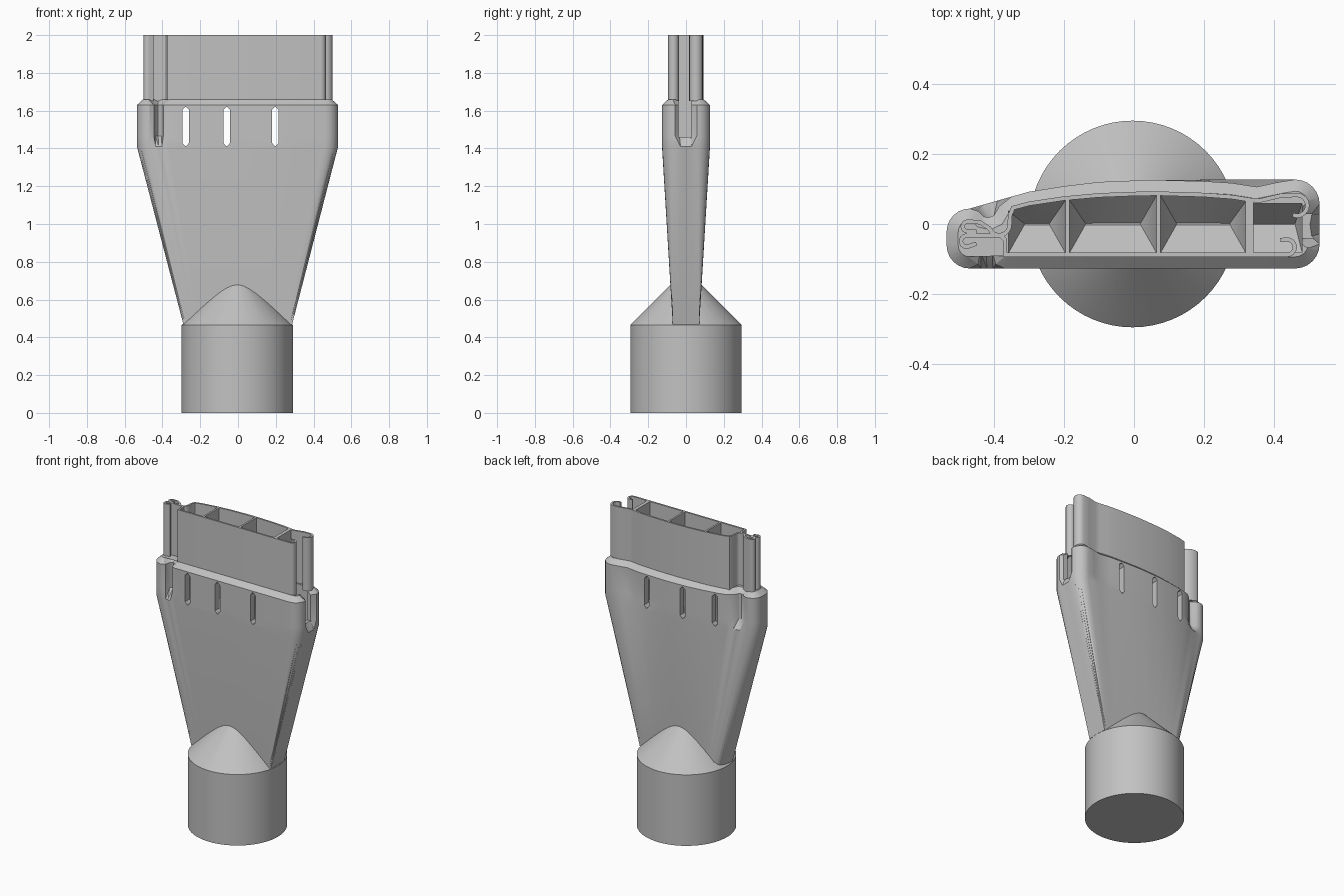
import bpy, bmesh, math
from mathutils import Vector

cube = bpy.data.objects.get("Cube")
if cube:
    bpy.data.objects.remove(cube, do_unlink=True)

grey = bpy.data.materials.new("plain grey")
grey.use_nodes = True
grey.diffuse_color = (0.54, 0.54, 0.54, 1)
grey.node_tree.nodes["Principled BSDF"].inputs["Base Color"].default_value = grey.diffuse_color


def add(name, bm):
    bmesh.ops.recalc_face_normals(bm, faces=bm.faces[:])
    mesh = bpy.data.meshes.new(name)
    bm.to_mesh(mesh)
    bm.free()
    mesh.materials.append(grey)
    obj = bpy.data.objects.new(name, mesh)
    bpy.context.collection.objects.link(obj)
    return obj


def activate(obj):
    bpy.ops.object.select_all(action='DESELECT')
    obj.select_set(True)
    bpy.context.view_layer.objects.active = obj


def smooth(obj):
    activate(obj)
    bpy.ops.object.shade_smooth_by_angle(angle=math.radians(32))


def loft(name, rings):
    """Closed skin through (outline, height) rings."""
    bm = bmesh.new()
    loops = [[bm.verts.new((x, y, z)) for x, y in pts] for pts, z in rings]
    n = len(loops[0])
    for a, b in zip(loops, loops[1:]):
        for i in range(n):
            j = (i + 1) % n
            bm.faces.new((a[i], a[j], b[j], b[i]))
    bm.faces.new(loops[0][::-1])
    bm.faces.new(loops[-1])
    bmesh.ops.triangulate(bm, faces=bm.faces[:])
    return add(name, bm)


def strip(name, path, z0=1.65, z1=2.0, thick=0.012):
    """Thin upright wall following a path."""
    bm = bmesh.new()
    low = [bm.verts.new((x, y, z0)) for x, y in path]
    top = [bm.verts.new((x, y, z1)) for x, y in path]
    for i in range(len(path) - 1):
        bm.faces.new((low[i], low[i + 1], top[i + 1], top[i]))
    obj = add(name, bm)
    mod = obj.modifiers.new("thickness", 'SOLIDIFY')
    mod.thickness, mod.offset, mod.use_even_offset = thick, 0, True
    activate(obj)
    bpy.ops.object.modifier_apply(modifier=mod.name)
    smooth(obj)


def arc(cx, cy, r, a0, a1, n=8):
    return [(cx + r * math.cos(math.radians(a0 + (a1 - a0) * i / n)),
             cy + r * math.sin(math.radians(a0 + (a1 - a0) * i / n))) for i in range(n + 1)]


def rect(x0, x1, y0, y1):
    return [(x0, y0), (x1, y0), (x1, y1), (x0, y1)]


def inset(ring, d):
    out = []
    for i, p in enumerate(ring):
        p, a, b = Vector(p), Vector(ring[i - 1]), Vector(ring[(i + 1) % len(ring)])
        e, f = (p - a).normalized(), (b - p).normalized()
        n = (Vector((-e.y, e.x)) + Vector((-f.y, f.x))).normalized()
        out.append(tuple(p + n * d / max(0.75, n.dot(Vector((-e.y, e.x))))))
    return out


def cut(obj, cutter):
    """Subtract the cutter, using the first solver that keeps the whole body."""
    activate(obj)
    height = obj.dimensions.z
    for solver in ('EXACT', 'MANIFOLD', 'FLOAT'):
        mod = obj.modifiers.new("cut", 'BOOLEAN')
        mod.operation, mod.solver, mod.object = 'DIFFERENCE', solver, cutter
        view = bpy.context.evaluated_depsgraph_get()
        zs = [v.co.z for v in obj.evaluated_get(view).data.vertices]
        if zs and max(zs) - min(zs) > 0.99 * height:
            bpy.ops.object.modifier_apply(modifier=mod.name)
            break
        obj.modifiers.remove(mod)
    bpy.data.objects.remove(cutter, do_unlink=True)
    bpy.context.view_layer.update()


# Round pipe socket with a conical shoulder
def circle(r):
    return [(x - 0.004, y) for x, y in arc(0, 0, r, 0, 360, 64)[:-1]]


smooth(loft("pipe_socket", [(circle(0.295), 0), (circle(0.295), 0.465), (circle(0.04), 0.72)]))

# Collar outline, built side by side so the grooves can be filled lower down
front = [(-0.37, -0.127), (0, -0.127)] + arc(0.46, -0.057, 0.07, -90, 0, 6)
end_notch = [(0.505, -0.035), (0.5, 0.0), (0.505, 0.025)]
corner = arc(0.46, 0.057, 0.07, 0, 90, 6)
back_dip = [(0.41, 0.119), (0.35, 0.106), (0.28, 0.117), (0.2, 0.122)]
back = [(0.05, 0.126), (-0.1, 0.12), (-0.2, 0.108), (-0.3, 0.092), (-0.35, 0.078)]
back_groove = [(-0.385, 0.05), (-0.4, 0.025), (-0.415, 0.018), (-0.43, 0.022), (-0.445, 0.037)]
lobe = arc(-0.469, -0.022, 0.066, 90, 180, 6) + arc(-0.469, -0.061, 0.066, 180, 270, 6)
front_groove = [(-0.445, -0.115), (-0.438, -0.08), (-0.423, -0.064), (-0.405, -0.08), (-0.395, -0.115)]
sides = [front, end_notch, corner, back_dip, back, back_groove, lobe, front_groove]
outline = sum(sides, [])

filled = []
for k, side in enumerate(sides):
    if k % 2:
        a, b = Vector(sides[k - 1][-1]), Vector(sides[(k + 1) % len(sides)][0])
        n = len(side) + 1
        filled += [tuple(a.lerp(b, (i + 1) / n)) for i in range(len(side))]
    else:
        filled += side
foot = [(x * 0.54, max(-0.07, min(0.07, y * 1.4))) for x, y in filled]

# Flattened funnel, grooved collar and chamfered rim in one skin
body = loft("funnel_body", [(foot, 0.467), (filled, 1.41), (outline, 1.465),
                            (outline, 1.63), (inset(outline, 0.033), 1.66)])
bpy.context.view_layer.update()

# Back wall centre line, shared by the upper walls and the chambers
back_line = [(-0.345, 0.046), (-0.3, 0.058), (-0.2, 0.073), (-0.1, 0.082), (0.0, 0.086),
             (0.07, 0.087), (0.2, 0.083), (0.28, 0.077), (0.33, 0.069), (0.36, 0.067), (0.42, 0.081)]


def back_y(x):
    for (x0, y0), (x1, y1) in zip(back_line, back_line[1:]):
        if x <= x1:
            return y0 + (y1 - y0) * (x - x0) / (x1 - x0)
    return back_line[-1][1]


# Chambers with hipped floors, and slots through both walls
for x0, x1 in [(-0.358, -0.196), (-0.184, 0.064), (0.076, 0.319)]:
    mid, half = (x0 + x1) / 2, (x1 - x0) / 2
    xs = [x1 - (x1 - x0) * i / 6 for i in range(7)]
    ring = [(x0, -0.082), (x1, -0.082)] + [(x, back_y(x) - 0.006) for x in xs]
    floor = [(mid + (x - mid) * (half - 0.045) / half, y * 0.03) for x, y in ring]
    cut(body, loft("chamber_cutter", [(floor, 1.33), (ring, 1.41), (ring, 1.7)]))
    wide, tip = [rect(mid - w, mid + w, -0.3, 0.3) for w in (0.018, 0.003)]
    cut(body, loft("slot_cutter", [(tip, 1.412), (wide, 1.43), (wide, 1.603), (tip, 1.62)]))

# End chamber and its side opening
room = rect(0.341, 0.48, -0.082, 0.058)
cut(body, loft("end_chamber_cutter", [(rect(0.341, 0.46, -0.002, 0.002), 1.35), (room, 1.43), (room, 1.7)]))
gap = rect(0.4, 0.6, -0.04, 0.028)
cut(body, loft("end_opening_cutter", [(gap, 1.46), (gap, 1.71)]))
smooth(body)

# Thin upper profile: back wall with curled ends
left_curl = arc(-0.475, -0.007, 0.014, 270, 90) + [(-0.44, 0.005), (-0.42, -0.008)]
left_curl += arc(-0.385, -0.002, 0.03, 200, 360) + [(-0.354, 0.025)]
strip("back_wall", [(-0.45, -0.021)] + left_curl + back_line
      + arc(0.465, 0.053, 0.03, 90, -90) + [(0.453, 0.026)])

# Front wall with its left return, tongue and curled right end
strip("front_wall", [(-0.45, -0.056)] + arc(-0.478, -0.049, 0.016, 300, 90)
      + [(-0.38, -0.033), (-0.368, -0.045), (-0.368, -0.088)]
      + arc(0.437, -0.066, 0.022, -90, 90) + [(0.418, -0.046)])

# Inner ribs
for name, x, t in [("left_rib", -0.19, 0.012), ("middle_rib", 0.07, 0.012), ("right_rib", 0.33, 0.022)]:
    strip(name, [(x, -0.087), (x, back_y(x))], thick=t)
